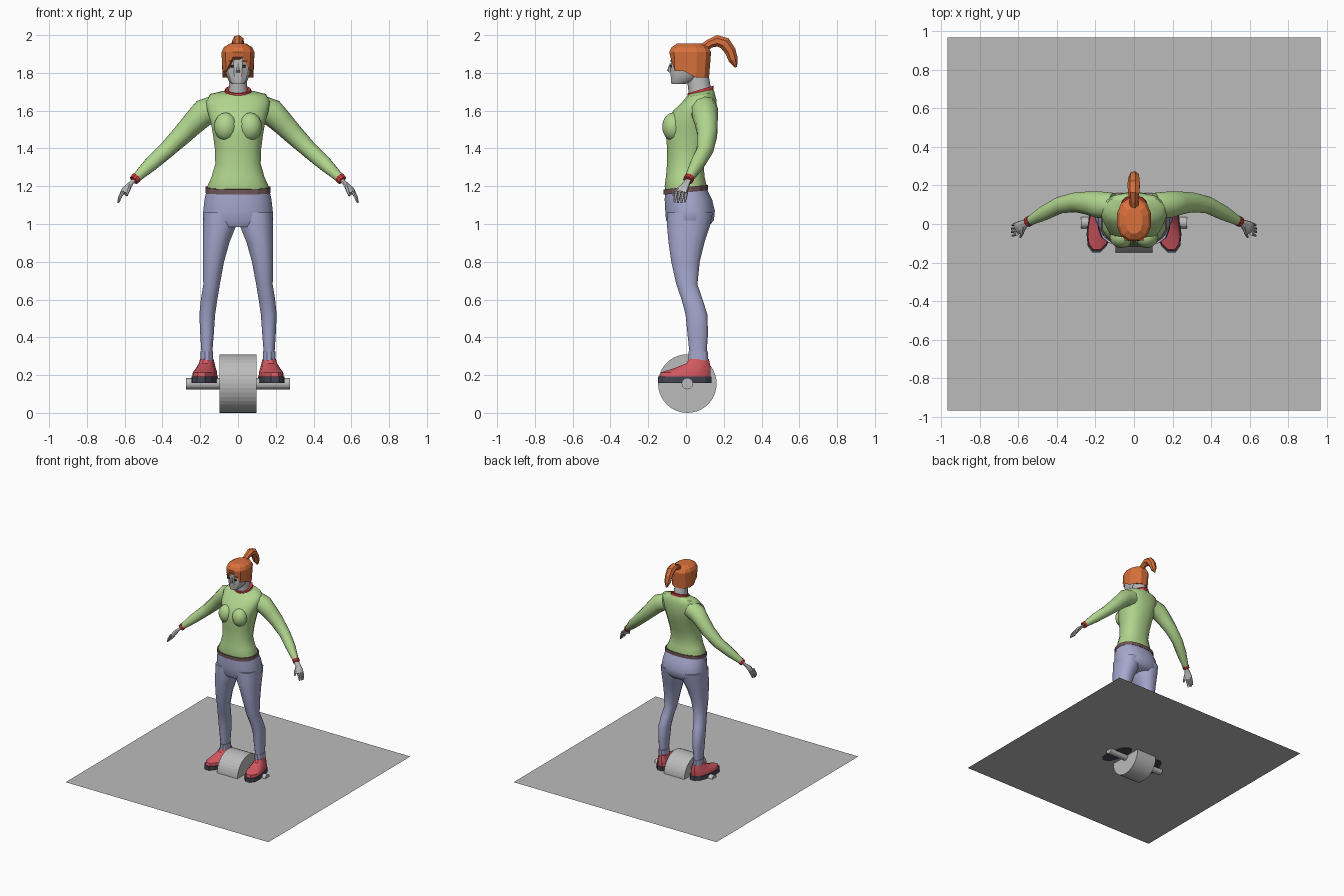
import bpy, bmesh, math
from mathutils import Vector, Matrix

if "Cube" in bpy.data.objects:
    bpy.data.objects.remove(bpy.data.objects["Cube"])

def mat(name, r, g, b):
    m = bpy.data.materials.new(name)
    m.diffuse_color = (r, g, b, 1)
    m.use_nodes = True
    m.node_tree.nodes["Principled BSDF"].inputs["Base Color"].default_value = m.diffuse_color
    return m

GREY = mat("light grey", .5, .5, .5)
GREEN = mat("soft green", .44, .67, .27)
LILAC = mat("lilac", .38, .39, .62)
RED = mat("shoe red", .66, .10, .12)
TRIM = mat("trim red", .60, .045, .045)
ORANGE = mat("orange", .70, .165, .045)
BROWN = mat("belt brown", .16, .095, .095)
DARK = mat("sole dark", .06, .06, .085)
EYE = mat("eye dark", .03, .03, .04)

def finish(name, bm, material, smooth=None):
    bmesh.ops.recalc_face_normals(bm, faces=bm.faces)
    me = bpy.data.meshes.new(name)
    bm.to_mesh(me)
    bm.free()
    me.materials.append(material)
    ob = bpy.data.objects.new(name, me)
    bpy.context.collection.objects.link(ob)
    if smooth:
        bpy.ops.object.select_all(action='DESELECT')
        ob.select_set(True)
        bpy.context.view_layer.objects.active = ob
        bpy.ops.object.shade_smooth_by_angle(angle=math.radians(smooth))
    return ob

def loft(name, rings, material, smooth=None):
    """Skin a list of equal-length point rings and cap both ends."""
    bm = bmesh.new()
    vs = [[bm.verts.new(p) for p in ring] for ring in rings]
    n = len(vs[0])
    for a, b in zip(vs, vs[1:]):
        for i in range(n):
            j = (i + 1) % n
            bm.faces.new((a[i], a[j], b[j], b[i]))
    bm.faces.new(vs[0])
    bm.faces.new(vs[-1])
    return finish(name, bm, material, smooth)

def ring(cx, z, y0, y1, rx, n=16, p=.85, tilt=0, turn=0):
    """Horizontal superellipse from y0 (front) to y1 (back)."""
    cy, ry, pts = (y0 + y1) / 2, (y1 - y0) / 2, []
    for i in range(n):
        t = 2 * math.pi * (i + .5) / n
        c, s = math.cos(t), math.sin(t)
        x = math.copysign(abs(c) ** p, c) * rx
        y = math.copysign(abs(s) ** p, s) * ry
        pts.append(Vector((cx + x + turn * (y + cy - .07), cy + y, z + tilt * y)))
    return pts

def tube(name, path, material, n=10, flat=1, smooth=None):
    """Tube along (x, y, z, r) points; flat squashes the section's height."""
    P, rings = [Vector(p[:3]) for p in path], []
    for k, p in enumerate(path):
        d = (P[min(k + 1, len(P) - 1)] - P[max(k - 1, 0)]).normalized()
        side = d.cross(Vector((0, 0, 1)))
        side = side.normalized() if side.length > .01 else Vector((1, 0, 0))
        up = side.cross(d)
        rings.append([P[k] + p[3] * (side * math.cos(a) + up * flat * math.sin(a))
                      for a in (2 * math.pi * (i + .5) / n for i in range(n))])
    return loft(name, rings, material, smooth)

def box(name, c, size, material):
    bm = bmesh.new()
    bmesh.ops.create_cube(bm, size=1, matrix=Matrix.Translation(c) @ Matrix.Diagonal((*size, 1)))
    return finish(name, bm, material)

# flat square base plate, roller wheel and axle
bm = bmesh.new()
bmesh.ops.create_grid(bm, x_segments=1, y_segments=1, size=.968,
                      matrix=Matrix.Translation((0, 0, .16)))
finish("base_plate", bm, GREY)
for name, r, half, n in (("wheel", .155, .097, 40), ("axle", .03, .275, 20)):
    bm = bmesh.new()
    bmesh.ops.create_cone(bm, cap_ends=True, segments=n, radius1=r, radius2=r, depth=2 * half,
                          matrix=Matrix.Translation((0, .007, .155)) @ Matrix.Rotation(math.pi / 2, 4, 'Y'))
    finish(name, bm, GREY)

# sweater body: z, front y, back y, half width
torso = [(1.17, -.11, .11, .162), (1.2, -.115, .112, .165), (1.25, -.108, .1, .142),
         (1.32, -.102, .095, .122), (1.4, -.102, .115, .125), (1.47, -.108, .138, .134),
         (1.53, -.105, .155, .145), (1.6, -.07, .165, .165), (1.65, -.025, .162, .172),
         (1.685, .0, .152, .15), (1.7, .012, .145, .075)]
loft("sweater", [ring(0, z, a, b, w, tilt=.2 * max(0, (z - 1.6) / .1)) for z, a, b, w in torso], GREEN, 50)
loft("belt", [ring(0, z, -.12, .118, .175, tilt=.1) for z in (1.167, 1.195)], BROWN)
loft("collar", [ring(0, z, .006, .148, w, tilt=.3) for z, w in ((1.69, .074), (1.712, .068))], TRIM)

# trousers: hips, then one leg for each side
hips = [(1.185, -.112, .112, .168), (1.13, -.115, .14, .18), (1.07, -.112, .155, .187),
        (1.02, -.108, .15, .188), (.985, -.09, .12, .16)]
loft("trouser_hips", [ring(0, z, a, b, w) for z, a, b, w in hips], LILAC, 50)
# leg sections: z, centre x, front y, back y, half width
leg = [(1.06, .097, -.105, .145, .088), (.99, .098, -.104, .13, .09), (.9, .116, -.095, .1, .072),
       (.8, .13, -.08, .075, .058), (.68, .14, -.053, .062, .045), (.6, .153, -.025, .09, .045),
       (.52, .163, -.004, .115, .043), (.42, .164, .006, .118, .037), (.31, .165, .018, .11, .029)]
shoe = [(.19, -.143, .132, .062), (.215, -.135, .134, .06), (.235, -.07, .134, .05),
        (.262, -.0, .128, .04), (.285, .015, .122, .034)]
arm = [(.11, .095, 1.615, .07), (.18, .1, 1.59, .072), (.235, .108, 1.535, .062),
       (.295, .113, 1.473, .054), (.38, .1, 1.39, .045), (.46, .06, 1.318, .04),
       (.548, .012, 1.235, .023)]
for s, side in ((-1, "left"), (1, "right")):
    loft(side + "_trouser_leg", [ring(s * x, z, a, b, w, 12) for z, x, a, b, w in leg], LILAC, 50)
    loft(side + "_trouser_cuff", [ring(s * .165, z, .012, .118, .034, 12) for z in (.278, .325)], LILAC)
    # shoes, toes turned out
    loft(side + "_shoe", [ring(s * .165, z, a, b, w, 12, turn=-.14 * s) for z, a, b, w in shoe], RED, 30)
    loft(side + "_sole", [ring(s * .165, z, -.152, .14, .066, 12, turn=-.14 * s)
                          for z in (.157, .193)], DARK)
    # sleeves and bust
    tube(side + "_sleeve", [(s * x, y, z, r) for x, y, z, r in arm], GREEN, 10, smooth=50)
    bm = bmesh.new()
    bmesh.ops.create_uvsphere(bm, u_segments=12, v_segments=8, radius=1,
                              matrix=Matrix.Translation((s * .065, -.068, 1.515)) @
                              Matrix.Diagonal((.062, .058, .075, 1)))
    finish(side + "_bust", bm, GREEN, 60)
    tube(side + "_sleeve_cuff", [(s * .536, .019, 1.247, .028), (s * .552, .01, 1.231, .027)], TRIM)
    # hand with four fingers and a thumb
    tube(side + "_palm", [(s * x, y, z, r) for x, y, z, r in
                          ((.545, .014, 1.238, .018), (.57, .0, 1.212, .024),
                           (.592, -.016, 1.185, .034), (.606, -.024, 1.163, .033))], GREY, 8, .45)
    for i in range(4):
        y = .003 - .018 * i
        x = .607 + .004 * (1.5 - abs(i - 1.5))
        tube(f"{side}_finger_{i + 1}",
             [(s * x, y, 1.172, .009), (s * (x + .017), y - .006, 1.14, .008),
              (s * (x + .024), y - .01, 1.11 + .004 * abs(i - 1.5), .005)], GREY, 6)
    tube(side + "_thumb", [(s * .573, -.012, 1.205, .012), (s * .58, -.047, 1.18, .01),
                           (s * .59, -.068, 1.15, .006)], GREY, 6)
    # face details
    box(side + "_eye", (s * .031, -.082, 1.835), (.02, .008, .012), EYE)
    box(side + "_eyebrow", (s * .033, -.081, 1.862), (.036, .009, .006), ORANGE)

# neck, head and nose
loft("neck", [ring(0, z, a, b, w, 10) for z, a, b, w in
              ((1.68, .015, .14, .056), (1.73, .01, .13, .05), (1.79, .0, .12, .05))], GREY, 50)
head = [(1.74, -.078, -.005, .034), (1.76, -.082, .05, .052), (1.8, -.084, .1, .066),
        (1.85, -.083, .12, .073), (1.9, -.08, .125, .075), (1.94, -.05, .1, .05)]
loft("head", [ring(0, z, a, b, w, 12) for z, a, b, w in head], GREY, 30)
loft("nose", [ring(0, z, a, -.075, w, 6) for z, a, w in
              ((1.803, -.09, .012), (1.812, -.1, .011), (1.85, -.086, .006))], GREY)

# hair cap with a stepped lower edge, high at the face and low at the nape
hair = [ring(0, z, a, b, w, 12) for z, a, b, w in
        ((1.85, -.086, .125, .084), (1.91, -.092, .136, .09), (1.935, -.08, .122, .078),
         (1.955, -.05, .085, .045))]
for v in hair[0]:
    v.z = 1.885 if v.y < -.06 else 1.81 if v.y < .02 else 1.775
    if v.z > 1.88 and abs(v.x) > .03:
        v.z = 1.865
loft("hair", hair, ORANGE)
tube("ponytail", [(0, .085, 1.925, .026), (0, .125, 1.955, .024), (0, .165, 1.97, .031),
                  (0, .205, 1.957, .034), (0, .235, 1.915, .03), (0, .25, 1.87, .026),
                  (0, .265, 1.83, .006)], ORANGE, 7)
